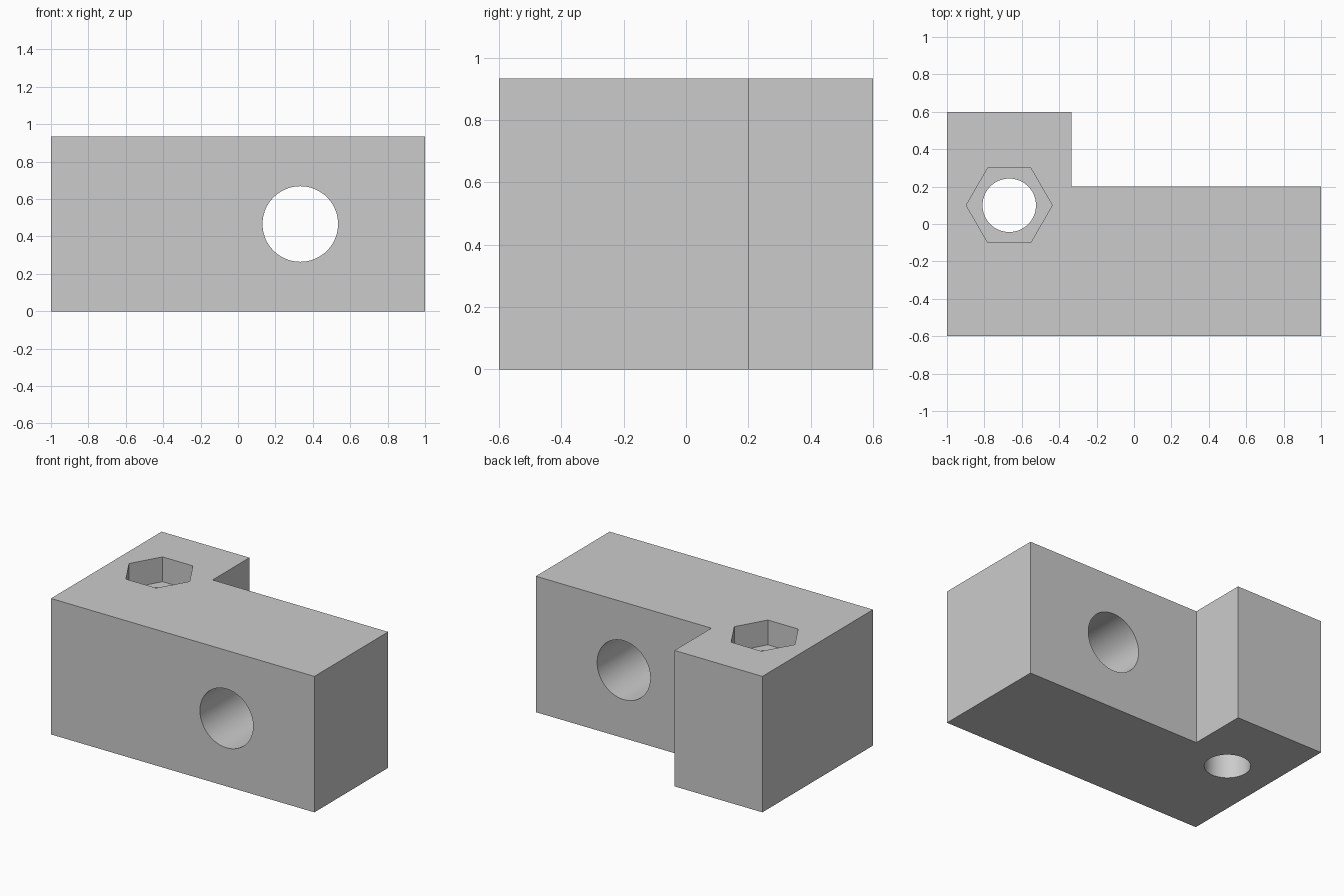
import bpy
import bmesh
import math

cube = bpy.data.objects.get("Cube")
if cube:
    bpy.data.objects.remove(cube, do_unlink=True)

HEIGHT = 0.933
BOLT_X, BOLT_Y = -0.667, 0.1

# Single grey material
grey = bpy.data.materials.new("plain grey")
grey.use_nodes = True
colour = (0.6, 0.6, 0.6, 1)
grey.diffuse_color = colour
grey.node_tree.nodes["Principled BSDF"].inputs["Base Color"].default_value = colour


def extruded_block(name, outline, height):
    """Solid made from a plan outline pulled upward."""
    bm = bmesh.new()
    base = bm.faces.new([bm.verts.new((x, y, 0)) for x, y in outline])
    top = bmesh.ops.extrude_face_region(bm, geom=[base])["geom"]
    verts = [v for v in top if isinstance(v, bmesh.types.BMVert)]
    bmesh.ops.translate(bm, verts=verts, vec=(0, 0, height))
    bmesh.ops.recalc_face_normals(bm, faces=bm.faces)
    mesh = bpy.data.meshes.new(name)
    bm.to_mesh(mesh)
    bm.free()
    obj = bpy.data.objects.new(name, mesh)
    bpy.context.collection.objects.link(obj)
    obj.data.materials.append(grey)
    return obj


def drill(body, sides, radius, depth, location, rotation=(0, 0, 0)):
    """Cut a prism or round bore out of the body."""
    bpy.ops.mesh.primitive_cylinder_add(vertices=sides, radius=radius, depth=depth,
                                        location=location, rotation=rotation)
    cutter = bpy.context.object
    cutter.name = "hole_cutter"
    cutter.hide_render = True
    cutter.data.materials.append(grey)
    mod = body.modifiers.new("hole", "BOOLEAN")
    mod.operation = "DIFFERENCE"
    mod.solver = "EXACT"
    mod.object = cutter
    bpy.ops.object.select_all(action="DESELECT")
    body.select_set(True)
    bpy.context.view_layer.objects.active = body
    bpy.ops.object.modifier_apply(modifier=mod.name)
    bpy.data.objects.remove(cutter, do_unlink=True)


# L-shaped block
block = extruded_block("mounting_block", [
    (-1, -0.6), (1, -0.6), (1, 0.2), (-0.333, 0.2), (-0.333, 0.6), (-1, 0.6)], HEIGHT)

# Horizontal rod hole, front to back
drill(block, 72, 0.202, 2, (0.333, -0.2, HEIGHT / 2), (math.pi / 2, 0, 0))

# Vertical bolt hole
drill(block, 64, 0.143, 3, (BOLT_X, BOLT_Y, HEIGHT / 2))

# Hexagonal nut pocket in the top, points along x
pocket = 0.17
drill(block, 6, 0.23, pocket * 2, (BOLT_X, BOLT_Y, HEIGHT), (0, 0, math.pi / 6))

# Smooth bores with crisp edges
bpy.ops.object.shade_smooth_by_angle(angle=math.radians(30))
